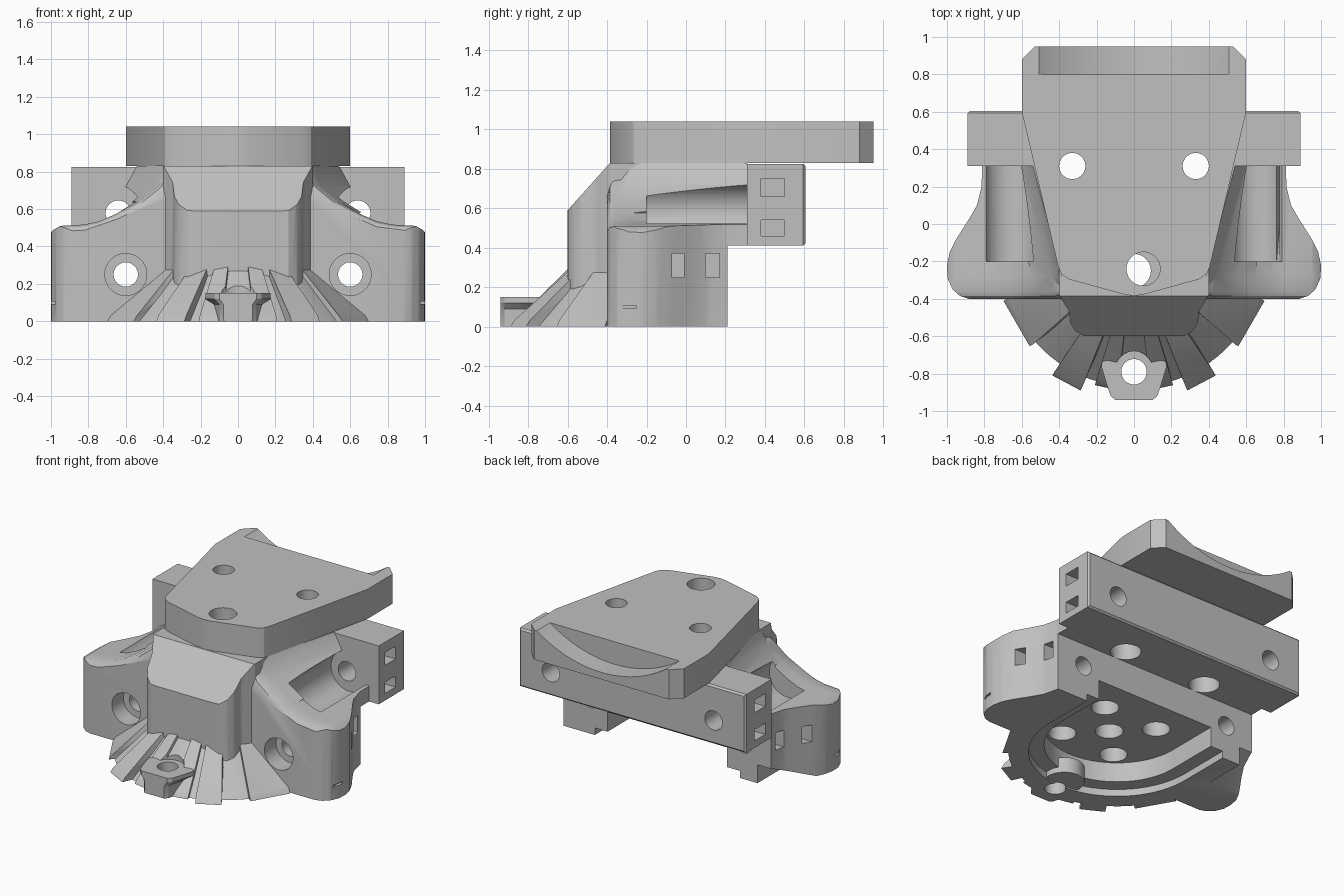
import bpy, bmesh, math
from mathutils import Matrix, Vector

cube = bpy.data.objects.get("Cube")
if cube:
    bpy.data.objects.remove(cube, do_unlink=True)

grey = bpy.data.materials.new("plain grey")
grey.use_nodes = True
GREY = (0.53, 0.53, 0.53, 1)
grey.diffuse_color = GREY
for node in grey.node_tree.nodes:
    if node.type == 'BSDF_PRINCIPLED':
        node.inputs["Base Color"].default_value = GREY


def make(name, bm):
    bmesh.ops.triangulate(bm, faces=bm.faces[:])
    bmesh.ops.recalc_face_normals(bm, faces=bm.faces[:])
    if bm.calc_volume(signed=True) < 0:
        bmesh.ops.reverse_faces(bm, faces=bm.faces[:])
    mesh = bpy.data.meshes.new(name)
    bm.to_mesh(mesh)
    bm.free()
    mesh.materials.append(grey)
    ob = bpy.data.objects.new(name, mesh)
    bpy.context.collection.objects.link(ob)
    return ob


def loft(name, rings):
    bm = bmesh.new()
    loops = [[bm.verts.new(p) for p in ring] for ring in rings]
    n = len(loops[0])
    for a, b in zip(loops, loops[1:]):
        for i in range(n):
            j = (i + 1) % n
            bm.faces.new((a[i], a[j], b[j], b[i]))
    bm.faces.new(loops[0])
    bm.faces.new(loops[-1])
    return make(name, bm)


def prism(name, outline, z0, z1):
    return loft(name, [[(x, y, z) for x, y in outline] for z in (z0, z1)])


def mirrored(half):
    return half + [(-x, y) for x, y in reversed(half) if abs(x) > 1e-4]


def box(name, x0, x1, y0, y1, z0, z1):
    return prism(name, [(x0, y0), (x1, y0), (x1, y1), (x0, y1)], z0, z1)


def cylinder(name, x, r, y=None, z=None, lo=0, hi=1, segs=40):
    # upright when y is given, along y when z is given
    ring = [(r * math.cos(math.tau * i / segs), r * math.sin(math.tau * i / segs)) for i in range(segs)]
    if z is None:
        return prism(name, [(x + a, y + b) for a, b in ring], lo, hi)
    return loft(name, [[(x + a, t, z + b) for a, b in ring] for t in (lo, hi)])


def measure(mesh):
    bm = bmesh.new()
    bm.from_mesh(mesh)
    result = bm.calc_volume(signed=True), sum(len(e.link_faces) != 2 for e in bm.edges)
    bm.free()
    return result


def boolean(ob, other, op='DIFFERENCE', keep=False):
    # keep the cleanest solver result whose volume is plausible
    va, vb = measure(ob.data)[0], measure(other.data)[0]
    low, high = {'DIFFERENCE': (va - vb, va), 'UNION': (max(va, vb), va + vb),
                 'INTERSECT': (0, min(va, vb))}[op]
    best = None
    for solver in ('MANIFOLD', 'EXACT'):
        mod = ob.modifiers.new("cut", 'BOOLEAN')
        mod.operation, mod.solver, mod.object = op, solver, other
        dg = bpy.context.evaluated_depsgraph_get()
        mesh = bpy.data.meshes.new_from_object(ob.evaluated_get(dg))
        ob.modifiers.clear()
        volume, flaws = measure(mesh)
        plausible = low - 1e-4 < volume < high + 1e-4 and abs(volume - va) > 1e-7 and volume > 1e-4
        if plausible and (best is None or flaws < best[0]):
            best = flaws, mesh
    if best:
        ob.data = best[1]
    if not keep:
        bpy.data.objects.remove(other, do_unlink=True)


# Housing with flared shoulders, trimmed to the rounded wing outline
def section(y, e, cap, drop):
    half = [(1.02, 0), (1.02, .46), (.985, .49), (.95, .51), (.82, .517), (.74, .535), (.65, .575),
            (e + .16, .64), (e + .06, .72), (e, .83)]
    pts = mirrored([(x, max(0, min(z, cap) - (drop if z else 0))) for x, z in half])
    return [(x, y, z) for x, z in pts]


housing = loft("housing", [section(-.4, .34, .69, .03), section(-.385, .36, .72, .01),
                           section(-.36, .37, .76, 0), section(-.28, .385, .83, 0),
                           section(.31, .54, .83, 0)])
wing = [(.81, .4), (.815, .2), (.84, .1), (.88, .03), (.95, -.08), (.985, -.15), (1, -.22),
        (.997, -.29), (.97, -.35), (.93, -.385), (.87, -.405), (.8, -.5)]
boolean(housing, prism("wing_trim", mirrored(wing), -.1, 1), 'INTERSECT')
boolean(housing, box("rear_step", -2, 2, .21, 1, -1, .41))

# Sloping relief under the back of the right wing
relief = loft("wing_relief", [[(x, -.12, -.01), (x, .35, -.01), (x, .35, .19)] for x in (-1.2, -.71)])
boolean(housing, relief)

# Bolt channels beside the neck
for s in (-1, 1):
    boolean(housing, cylinder("channel", s * .66, .145, z=.585, lo=-.2, hi=.5))

# Sloped front column
column = prism("front_column", mirrored([(.4, .2), (.4, -.38), (.37, -.43), (.35, -.46), (.34, -.53),
                                         (.315, -.57), (.27, -.598), (.2, -.6)]), .01, .829)
slope = loft("slope", [[(x, -.37, .846), (x, -.8, .366), (x, -.8, 1.2), (x, -.37, 1.2)] for x in (-1, 1)])
boolean(column, slope)
boolean(housing, column, 'UNION')

# Conical skirt and its radial ribs
CY = -.17
bm = bmesh.new()
bmesh.ops.create_cone(bm, cap_ends=True, segments=72, radius1=.7, radius2=.36, depth=.34,
                      matrix=Matrix.Translation((0, CY, .17)))
skirt = make("skirt", bm)
boolean(skirt, box("half_trim", -2, 2, -.1, 2, -1, 1))
for angle, width, reach in ((12, .12, .72), (28, .17, .77), (60, .28, .725)):
    for s in (-1, 1):
        a = math.radians(angle) * s
        out, side = Vector((math.sin(a), -math.cos(a), 0)), Vector((math.cos(a), math.sin(a), 0))
        rings = []
        for t in (-.5, .5):
            ring = [(.2, 0, .5), (reach, 0, 1), (reach - .02, .03, 1), (.36, .36, .5), (.2, .36, .5)]
            rings.append([Vector((0, CY, z)) + out * r + side * t * width * w for r, z, w in ring])
        boolean(skirt, loft("rib", rings), 'UNION')
boolean(housing, skirt, 'UNION')

# Front boss, flared at its top, with a screw hole and head clearance
boolean(housing, cylinder("head_clearance", 0, .1, y=-.78, lo=.15, hi=.5))
boss = mirrored([(.1, -.94), (.125, -.92), (.145, -.86), (.175, -.76), (.17, -.735), (.1, -.72), (.08, -.6)])
boolean(housing, loft("front_boss", [[(x * k, y, z) for x, y in boss]
                                     for z, k in ((0, .76), (.09, .78), (.12, 1), (.15, 1))]), 'UNION')


# Hollow underside with a stepped rim, open at the back
def pocket(r, top):
    arc = [(r * math.cos(math.radians(d)), CY - r * math.sin(math.radians(d))) for d in range(0, 91, 5)]
    return prism("pocket", mirrored([(r, .5)] + arc), -.2, top)


boolean(housing, pocket(.57, .05))
boolean(housing, pocket(.47, .19))
boolean(housing, cylinder("boss_collar", 0, .13, y=-.7, lo=.01, hi=.12), 'UNION')
boolean(housing, cylinder("boss_hole", 0, .068, y=-.79, lo=-.1, hi=.5))

# Housing bolt holes, nut slots and ceiling sockets
for s in (-1, 1):
    boolean(housing, cylinder("bolt_hole", s * .6, .065, z=.25, lo=-1, hi=1))
    boolean(housing, cylinder("counterbore", s * .6, .112, z=.25, lo=-1, hi=-.27))
    for y0, y1, depth in ((-.07, -.01, .72), (.1, .17, .7)):
        x0, x1 = sorted((s * depth, s * 1.2))
        boolean(housing, box("nut_slot", x0, x1, y0, y1, .25, .37))
    x0, x1 = sorted((s * .975, s * 1.2))
    boolean(housing, box("slit", x0, x1, -.35, -.25, .092, .106))
    for y in (-.035, -.465):
        boolean(housing, cylinder("socket", s * .215, .09, y=y, lo=-.1, hi=.3))

# Rear cross bar with chamfered back edges
bar = loft("cross_bar", [[(-.89 + c, y, .41 + c), (.89 - c, y, .41 + c), (.89 - c, y, .825 - c),
                          (-.89 + c, y, .825 - c)]
                         for y, c in ((.31, 0), (.593, 0), (.605, .012))])
for s in (-1, 1):
    boolean(bar, cylinder("bar_hole", s * .64, .068, z=.578, lo=0, hi=1))
    for z0, z1 in ((.46, .54), (.66, .75)):
        x0, x1 = sorted((s * .76, s * 1.2))
        boolean(bar, box("bar_slot", x0, x1, .38, .5, z0, z1))

# Top plate with a scooped rear edge
plate = prism("top_plate", mirrored([(.53, .95), (.6, .88), (.6, .6), (.405, -.23), (.39, -.265),
                                     (.35, -.295), (.06, -.375), (0, -.385)]), .83, 1.04)
boolean(plate, cylinder("scoop", 0, .89, z=1.77, lo=.8, hi=1.3, segs=128))

# Vertical screw holes shared by the stacked parts
holes = [cylinder("screw_hole", s * .33, .07, y=.31, lo=-.5, hi=1.5) for s in (-1, 1)]
holes += [cylinder("screw_recess", s * .33, .1, y=.31, lo=.2, hi=.55) for s in (-1, 1)]
holes += [cylinder("upper_bore", .05, .09, y=-.24, lo=.6, hi=1.5),
          cylinder("lower_bore", 0, .09, y=-.25, lo=-.5, hi=.7)]
for part in (housing, bar, plate):
    for h in holes:
        boolean(part, h, keep=True)
for h in holes:
    bpy.data.objects.remove(h, do_unlink=True)

# Smooth shading with sharp edges kept
for part in (housing, bar, plate):
    bpy.ops.object.select_all(action='DESELECT')
    part.select_set(True)
    bpy.context.view_layer.objects.active = part
    bpy.ops.object.shade_smooth_by_angle(angle=math.radians(28))
